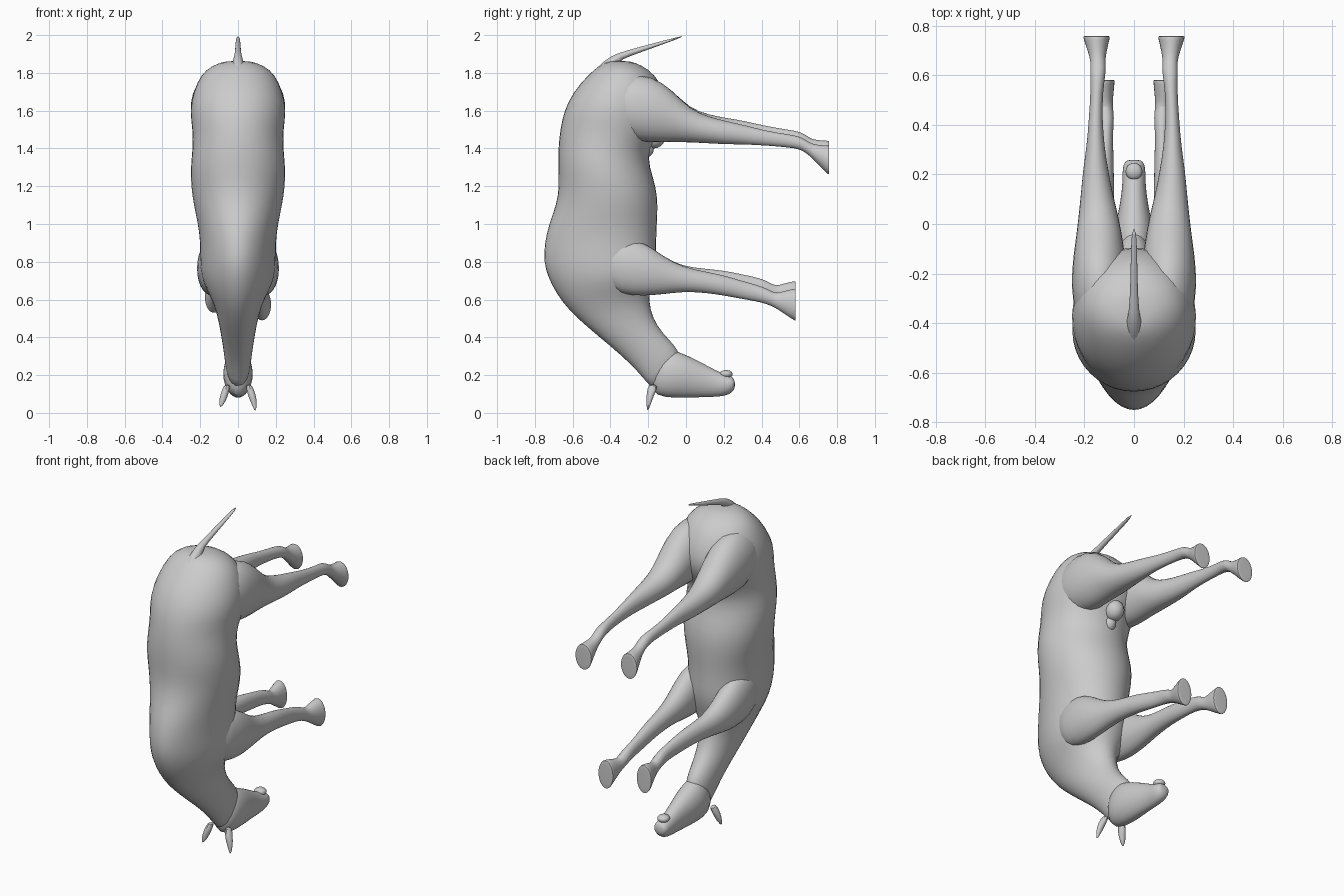
import bpy, bmesh, math
from mathutils import Vector

def finish(name, bm, level=1, angle=50):
    bmesh.ops.recalc_face_normals(bm, faces=bm.faces)
    me = bpy.data.meshes.new(name)
    bm.to_mesh(me)
    bm.free()
    ob = bpy.data.objects.new(name, me)
    bpy.context.collection.objects.link(ob)
    if level:
        ob.modifiers.new("smooth", 'SUBSURF').levels = level
        ob.modifiers["smooth"].render_levels = level
    bpy.ops.object.select_all(action='DESELECT')
    ob.select_set(True)
    bpy.context.view_layer.objects.active = ob
    bpy.ops.object.shade_smooth_by_angle(angle=math.radians(angle))
    return ob

def loft(name, sections, n=16, level=1):
    """Each section: back y, z, front y, z, half width, centre x, egg factor."""
    bm = bmesh.new()
    rings = []
    for by, bz, fy, fz, w, cx, egg in sections:
        ring = []
        for i in range(n):
            t = 2 * math.pi * i / n
            k = 0.5 + 0.5 * math.cos(t)
            ring.append(bm.verts.new((cx + w * math.sin(t) * (1 + egg * math.cos(t)),
                                      by + (fy - by) * k, bz + (fz - bz) * k)))
        rings.append(ring)
    for a, b in zip(rings, rings[1:]):
        for i in range(n):
            j = (i + 1) % n
            bm.faces.new((a[i], a[j], b[j], b[i]))
    bm.faces.new(rings[0])
    bm.faces.new(rings[-1])
    return finish(name, bm, level)

def blob(name, loc, size):
    bm = bmesh.new()
    bmesh.ops.create_uvsphere(bm, u_segments=16, v_segments=10, radius=1)
    for v in bm.verts:
        v.co = Vector([v.co[i] * size[i] + loc[i] for i in range(3)])
    return finish(name, bm, 0)

# trunk: z, back y, belly y, half width, egg
trunk = [(1.865, -.41, -.30, .06, 0), (1.84, -.46, -.23, .14, 0), (1.79, -.52, -.16, .20, 0),
         (1.70, -.60, -.11, .24, 0), (1.60, -.65, -.08, .26, -.05), (1.50, -.67, -.12, .243, 0),
         (1.40, -.68, -.20, .243, 0), (1.30, -.68, -.19, .255, 0), (1.20, -.675, -.155, .252, .03),
         (1.10, -.69, -.145, .238, .08), (1.00, -.73, -.15, .213, .12), (.90, -.753, -.155, .20, .16),
         (.80, -.758, -.15, .20, .2), (.72, -.735, -.165, .195, .2)]
sec = [(b, z, f, z, w, 0, e) for z, b, f, w, e in trunk]
# neck continues from the trunk
sec += [(-.69, .63, -.185, .66, .165, 0, .12), (-.62, .54, -.195, .60, .125, 0, .05),
        (-.52, .45, -.175, .50, .102, 0, 0), (-.40, .352, -.12, .42, .086, 0, 0),
        (-.29, .255, -.06, .36, .074, 0, 0), (-.215, .17, -.03, .31, .066, 0, 0),
        (-.17, .11, -.04, .27, .05, 0, 0)]
loft("body_and_neck", sec, 20)

# head
head = [(-.20, .15, -.13, .35, .055), (-.16, .085, -.05, .33, .082), (-.06, .076, .01, .305, .08),
        (.05, .08, .08, .27, .06), (.15, .083, .16, .225, .047), (.205, .088, .205, .205, .048),
        (.245, .105, .24, .195, .044), (.262, .135, .257, .18, .03)]
loft("head", [(*s, 0, .06) for s in head])
blob("lower_lip", (0, .212, .205), (.034, .035, .022))

# legs: y, low z, high z, centre x, half width
hind = [(-.46, 1.52, 1.72, .12, .09), (-.32, 1.44, 1.80, .135, .12), (-.18, 1.425, 1.79, .14, .115),
        (-.08, 1.43, 1.72, .14, .10), (.02, 1.43, 1.61, .142, .085), (.12, 1.425, 1.57, .15, .066),
        (.22, 1.42, 1.545, .155, .052), (.31, 1.42, 1.525, .155, .037), (.42, 1.415, 1.495, .155, .028),
        (.54, 1.405, 1.475, .15, .025), (.61, 1.395, 1.465, .145, .033), (.655, 1.36, 1.43, .145, .03),
        (.69, 1.325, 1.42, .148, .037), (.75, 1.262, 1.418, .151, .055),
        (.757, 1.258, 1.418, .151, .056), (.758, 1.275, 1.405, .151, .046)]
fore = [(-.45, .68, .92, .13, .06), (-.34, .62, .93, .135, .083), (-.22, .615, .91, .14, .082),
        (-.12, .625, .83, .137, .07), (-.02, .64, .775, .132, .056), (.10, .635, .75, .125, .046),
        (.20, .62, .73, .12, .04), (.28, .605, .705, .115, .033), (.37, .59, .68, .112, .027),
        (.43, .575, .66, .112, .034), (.475, .555, .63, .115, .029), (.51, .53, .645, .12, .037),
        (.572, .488, .66, .127, .05), (.58, .484, .66, .127, .051), (.581, .50, .645, .127, .042)]
for kind, table, shift in (("hind", hind, .025), ("fore", fore, .04)):
    for side, sx in (("right", 1), ("left", -1)):
        rows = []
        for y, lo, hi, cx, w in table:
            d = shift * min(1, max(0, (y + .05) / .4)) if sx < 0 else 0
            rows.append((y, lo + d, y, hi + d, w, cx * sx, 0))
        loft(f"{kind}_leg_{side}", rows, 14)

# ears
for side, sx in (("right", 1), ("left", -1)):
    loft(f"ear_{side}", [(-.20, .16, -.14, .15, .018, .055 * sx, 0), (-.212, .10, -.165, .10, .024, .072 * sx, 0),
                         (-.21, .06, -.18, .06, .019, .083 * sx, 0),
                         (-.208, .01 if sx > 0 else .03, -.2, .01 if sx > 0 else .03, .004, .092 * sx, 0)], 8)

# tail
loft("tail", [(-.53, 1.765, -.40, 1.76, .05, 0, 0), (-.47, 1.835, -.36, 1.80, .04, 0, 0),
              (-.40, 1.893, -.36, 1.86, .026, 0, 0), (-.32, 1.918, -.31, 1.883, .018, 0, 0),
              (-.17, 1.958, -.165, 1.935, .014, 0, 0), (-.01, 2.0, -.01, 1.992, .011, 0, 0)], 10)

# belly details between the hind legs
blob("sheath", (0, -.215, 1.40), (.04, .045, .05))
blob("groin", (0, -.17, 1.46), (.055, .06, .06))
